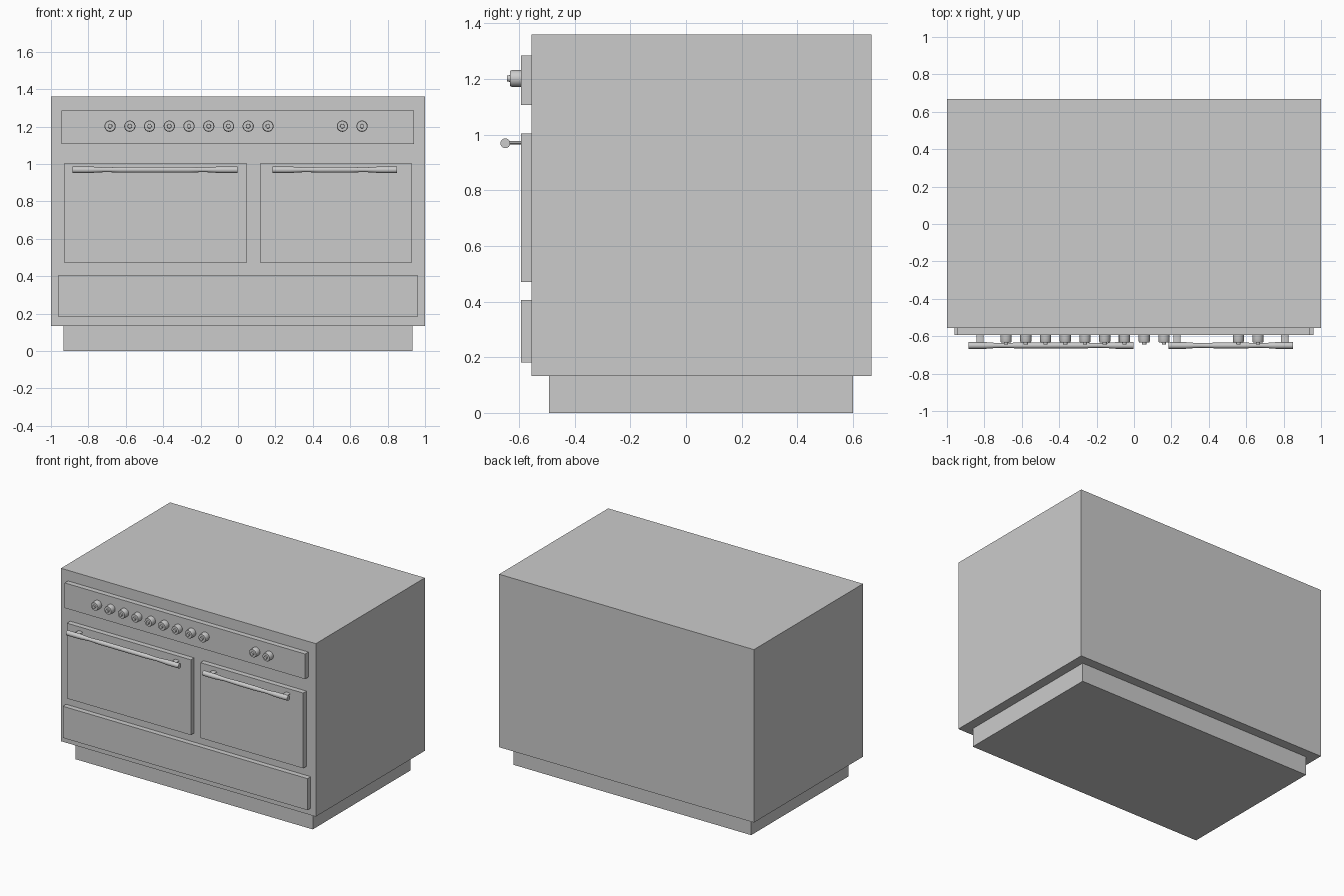
import bpy, bmesh, math
from mathutils import Matrix

if "Cube" in bpy.data.objects:
    bpy.data.objects.remove(bpy.data.objects["Cube"])


def finish(name, bm, smooth=False):
    bmesh.ops.recalc_face_normals(bm, faces=bm.faces)
    me = bpy.data.meshes.new(name)
    bm.to_mesh(me)
    bm.free()
    ob = bpy.data.objects.new(name, me)
    bpy.context.collection.objects.link(ob)
    if smooth:
        bpy.ops.object.select_all(action='DESELECT')
        ob.select_set(True)
        bpy.context.view_layer.objects.active = ob
        bpy.ops.object.shade_smooth_by_angle(angle=math.radians(35))
    return ob


def box(name, x0, x1, y0, y1, z0, z1):
    bm = bmesh.new()
    m = (Matrix.Translation(((x0 + x1) / 2, (y0 + y1) / 2, (z0 + z1) / 2))
         @ Matrix.Diagonal((x1 - x0, y1 - y0, z1 - z0, 1)))
    bmesh.ops.create_cube(bm, size=1, matrix=m)
    return finish(name, bm)


def lathe(name, profile, axis, loc, segs=32, squash=1.0):
    """Revolve (distance, radius) pairs about the x or y axis."""
    bm = bmesh.new()
    rings = []
    for d, r in profile:
        ring = []
        for i in range(segs):
            a = 2 * math.pi * i / segs
            u, w = r * math.cos(a), r * math.sin(a) * squash
            ring.append(bm.verts.new((d, u, w) if axis == 'x' else (u, d, w)))
        rings.append(ring)
    for a, b in zip(rings, rings[1:]):
        for i in range(segs):
            j = (i + 1) % segs
            bm.faces.new((a[i], a[j], b[j], b[i]))
    bm.faces.new(rings[0])
    bm.faces.new(rings[-1])
    ob = finish(name, bm, True)
    ob.location = loc
    return ob


BODY_Y, FRONT_Y = -0.556, -0.593

# Cabinet and recessed plinth
box("body", -1, 1, BODY_Y, 0.667, 0.133, 1.36)
box("plinth", -0.932, 0.932, -0.493, 0.60, 0, 0.133)

# Raised front panels
for name, x0, x1, z0, z1 in (
        ("control_panel", -0.945, 0.942, 1.107, 1.285),
        ("left_door", -0.928, 0.045, 0.47, 1.004),
        ("right_door", 0.12, 0.927, 0.47, 1.004),
        ("bottom_drawer", -0.96, 0.96, 0.182, 0.406)):
    box(name, x0, x1, FRONT_Y, BODY_Y, z0, z1)

# Control knobs: a group of nine and a pair, each with a small centre pin
knob_profile = [(0, 0.03), (-0.034, 0.03), (-0.04, 0.027), (-0.04, 0.012), (-0.051, 0.011)]
knob_xs = [-0.684 + 0.1055 * i for i in range(9)] + [0.558, 0.663]
for i, x in enumerate(knob_xs):
    lathe(f"knob_{i + 1}", knob_profile, 'y', (x, FRONT_Y, 1.202))

# Door handles: round bar with two waisted necks, on two flat oval posts
for side, cx, half, neck, post in (("left", -0.444, 0.441, 0.265, 0.379),
                                   ("right", 0.518, 0.333, 0.16, 0.288)):
    right_half = [(neck - 0.08, 0.0155), (neck - 0.04, 0.0135), (neck, 0.0125),
                  (neck + 0.04, 0.0145), (neck + 0.08, 0.0175), (half, 0.0175)]
    profile = [(-d, r) for d, r in reversed(right_half)] + right_half
    lathe(f"{side}_handle_bar", profile, 'x', (cx, -0.6495, 0.969))
    for s in (-1, 1):
        lathe(f"{side}_handle_post_{'a' if s < 0 else 'b'}", [(0, 0.019), (-0.05, 0.019)],
              'y', (cx + s * post, FRONT_Y, 0.971), 24, 0.3)
